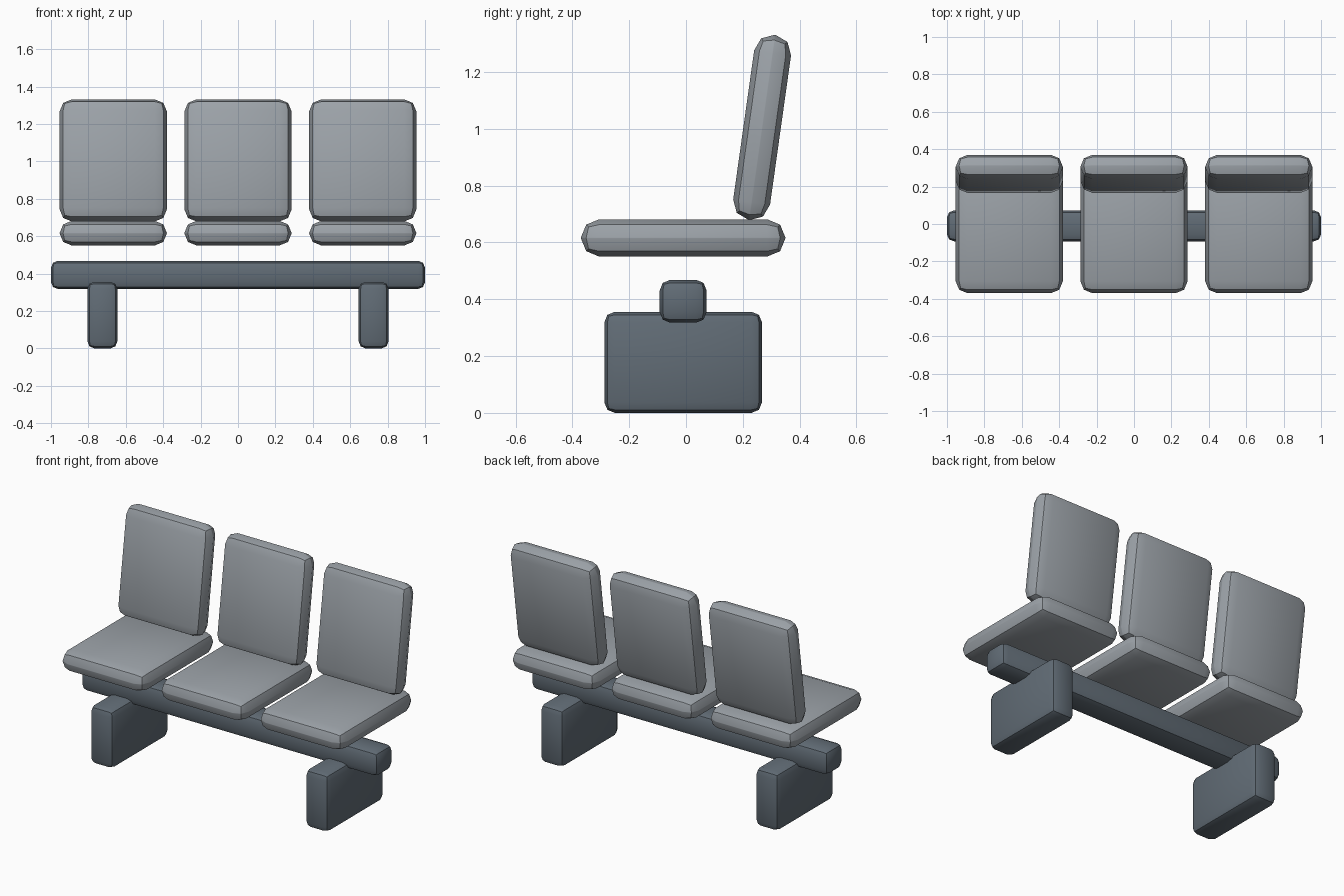
import bpy
from math import radians

if "Cube" in bpy.data.objects:
    bpy.data.objects.remove(bpy.data.objects["Cube"])


def material(name, rgb):
    m = bpy.data.materials.new(name)
    m.diffuse_color = (*rgb, 1)
    m.use_nodes = True
    m.node_tree.nodes["Principled BSDF"].inputs["Base Color"].default_value = m.diffuse_color
    return m


SHELL = material("light_grey", (0.33, 0.36, 0.39))
FRAME = material("slate_grey", (0.12, 0.15, 0.18))


def rounded_box(name, centre, size, bevel, mat, tilt=0):
    bpy.ops.mesh.primitive_cube_add(size=1, location=centre)
    ob = bpy.context.object
    ob.name = name
    ob.scale = size
    bpy.ops.object.transform_apply(location=False, rotation=False, scale=True)
    mod = ob.modifiers.new("rounding", 'BEVEL')
    mod.width = bevel
    mod.segments = 2
    mod.limit_method = 'NONE'
    bpy.ops.object.modifier_apply(modifier=mod.name)
    bpy.ops.object.shade_smooth_by_angle(angle=radians(30))
    ob.rotation_euler.x = tilt
    ob.data.materials.append(mat)
    return ob


# Beam carrying the seats
rounded_box("beam", (0, -0.01, 0.393), (2, 0.165, 0.151), 0.037, FRAME)

# Slab legs
for side, x in (("left", -0.725), ("right", 0.725)):
    rounded_box(side + "_leg", (x, -0.01, 0.178), (0.16, 0.555, 0.356), 0.037, FRAME)

# Seat cushions and reclined backrests
for side, x in (("left", -0.667), ("middle", 0), ("right", 0.667)):
    rounded_box(side + "_seat", (x, -0.01, 0.616), (0.573, 0.72, 0.131), 0.064, SHELL)
    rounded_box(side + "_backrest", (x, 0.268, 1.005), (0.573, 0.131, 0.658), 0.064,
                SHELL, tilt=radians(-8))
